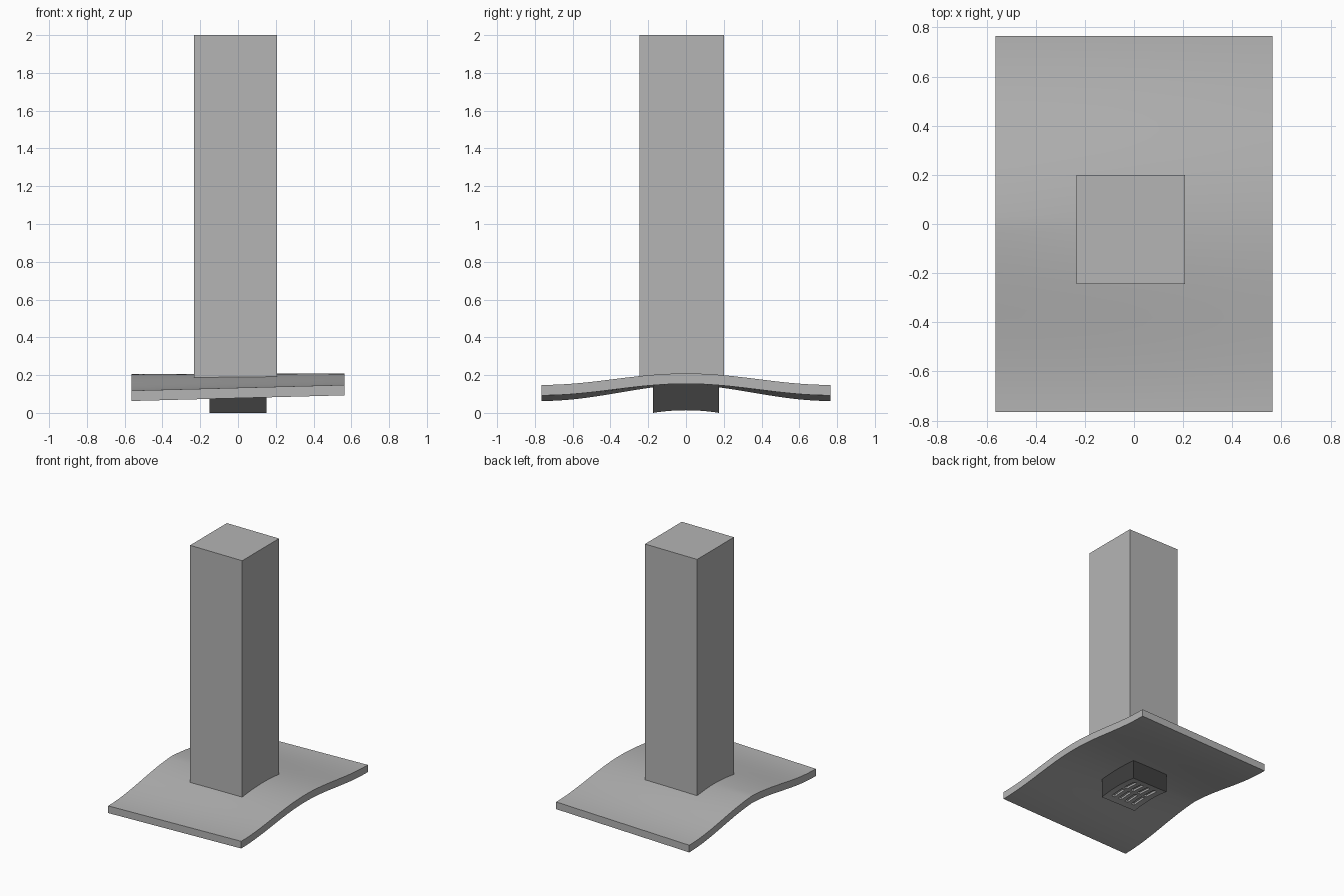
import bpy, bmesh, math

if "Cube" in bpy.data.objects:
    bpy.data.objects.remove(bpy.data.objects["Cube"])

HX, HY = 0.563, 0.765   # canopy half sizes
THICK = 0.055


def material(name, value):
    mat = bpy.data.materials.new(name)
    mat.diffuse_color = (value, value, value, 1)
    mat.use_nodes = True
    mat.node_tree.nodes["Principled BSDF"].inputs["Base Color"].default_value = mat.diffuse_color
    return mat


METAL = material("metal_grey", 0.46)
DARK = material("dark_grey", 0.05)


def canopy_top(x, y):
    # bell-shaped arch, deeper towards the left end, with a crease fading in there
    t = min(abs(y) / HY, 1)
    bell = (1 - math.cos(math.pi * t)) / 2
    left = (HX - x) / (2 * HX)
    k = 0.25 * max(0, 2 * left - 1)
    right_z = 0.209 - 0.061 * bell
    left_z = 0.206 - 0.088 * ((1 - k) * bell + k * math.sin(math.pi * t / 2))
    return right_z * (1 - left) + left_z * left


def canopy_bottom(x, y):
    return canopy_top(x, y) - THICK


def arch(x, y):
    return 0.014 * (1 - (y / 0.175) ** 2)


def slab(name, xr, yr, top, bottom, nx=1, ny=1):
    """Closed slab between two height functions."""
    bm = bmesh.new()
    grids = []
    for f in (bottom, top):
        grid = []
        for i in range(nx + 1):
            x = xr[0] + (xr[1] - xr[0]) * i / nx
            row = []
            for j in range(ny + 1):
                y = yr[0] + (yr[1] - yr[0]) * j / ny
                row.append(bm.verts.new((x, y, f(x, y))))
            grid.append(row)
        grids.append(grid)
    for g in grids:
        for i in range(nx):
            for j in range(ny):
                bm.faces.new((g[i][j], g[i + 1][j], g[i + 1][j + 1], g[i][j + 1]))
    low, high = grids
    for i in range(nx):
        for j in (0, ny):
            bm.faces.new((low[i][j], low[i + 1][j], high[i + 1][j], high[i][j]))
    for j in range(ny):
        for i in (0, nx):
            bm.faces.new((low[i][j], low[i][j + 1], high[i][j + 1], high[i][j]))
    bmesh.ops.recalc_face_normals(bm, faces=bm.faces)
    mesh = bpy.data.meshes.new(name)
    bm.to_mesh(mesh)
    bm.free()
    mesh.materials.append(METAL)
    ob = bpy.data.objects.new(name, mesh)
    bpy.context.collection.objects.link(ob)
    return ob


def smooth(ob):
    bpy.ops.object.select_all(action='DESELECT')
    ob.select_set(True)
    bpy.context.view_layer.objects.active = ob
    bpy.ops.object.shade_smooth_by_angle(angle=math.radians(30))


# Square chimney
slab("chimney", (-0.234, 0.207), (-0.245, 0.2),
     lambda x, y: 2.0, lambda x, y: canopy_top(x, y) - 0.004, 8, 12)

# Wavy canopy
smooth(slab("canopy", (-HX, HX), (-HY, HY), canopy_top, canopy_bottom, 12, 48))

# Intake box under the canopy: dark walls and an arched lower face
intake = slab("intake_box", (-0.152, 0.15), (-0.175, 0.175),
              lambda x, y: canopy_bottom(x, y) + 0.004, arch, 4, 16)
intake.data.materials.append(DARK)
for face in intake.data.polygons:
    face.material_index = 1 if abs(face.normal.z) < 0.5 else 0

# Rows of intake slots running front to back
for i in range(4):
    for j in range(2):
        x, y = -0.092 + 0.06 * i, -0.068 + 0.136 * j
        cutter = slab("slot_cutter", (x - 0.014, x + 0.014), (y - 0.055, y + 0.055),
                      lambda x, y: arch(x, y) + 0.015, lambda x, y: -0.05, 1, 6)
        cutter.hide_render = True
        cutter.hide_viewport = True
        cut = intake.modifiers.new("slot", 'BOOLEAN')
        cut.operation = 'DIFFERENCE'
        cut.object = cutter
smooth(intake)
